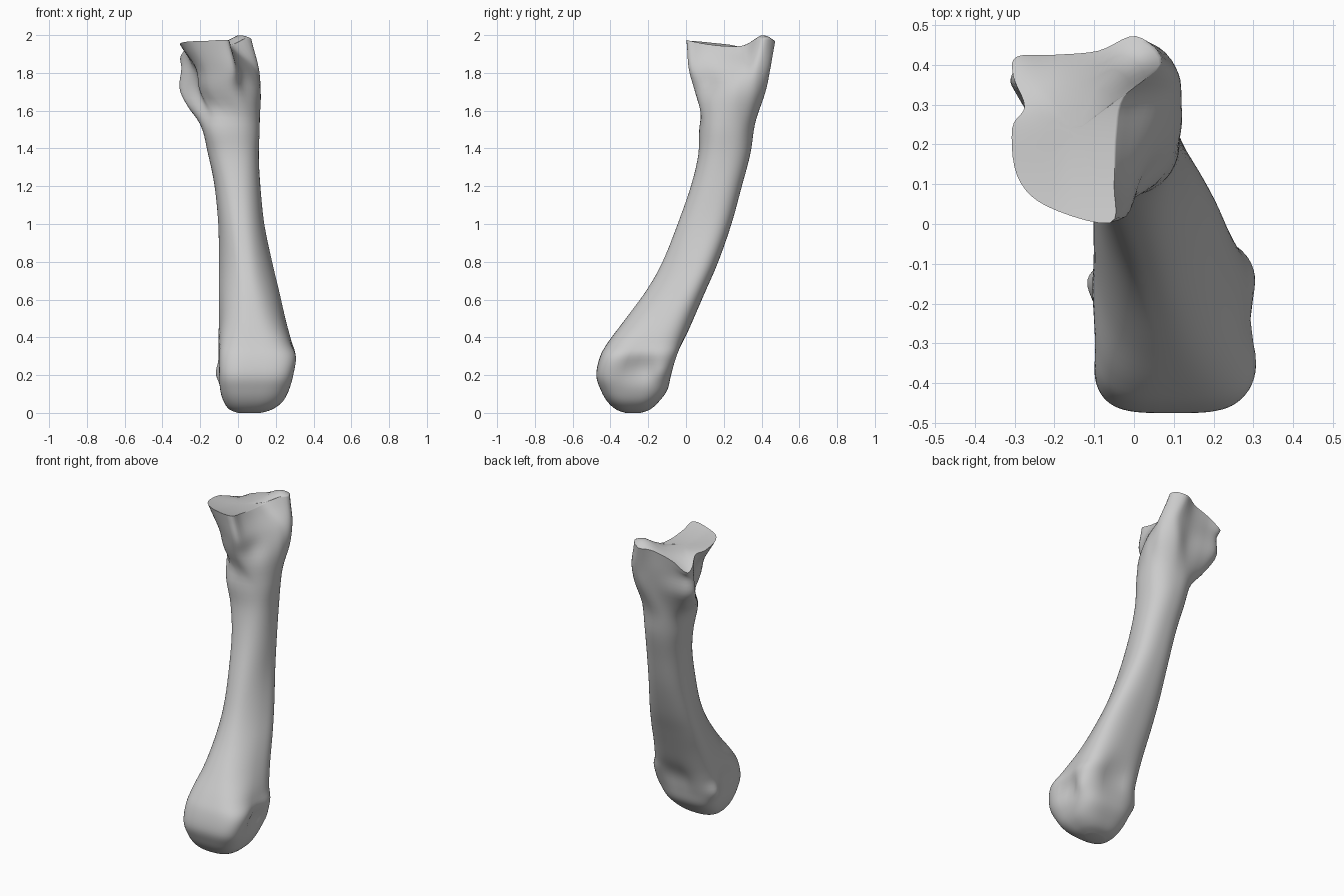
import bpy, bmesh
from math import cos, sin, pi, exp
from mathutils import Vector

N = 14      # control points round each section
SUB = 5     # smoothing steps between control points / sections


def spline(a, b, c, d, t):
    return 0.5 * (2*b + (c - a)*t + (2*a - 5*b + 4*c - d)*t*t + (3*b - a - 3*c + d)*t**3)


# Rounded-box section; k widens it towards the back
def section(z, x0, x1, y0, y1, e, k):
    pts = []
    for i in range(N * SUB):
        a = 2 * pi * i / (N * SUB)
        c, s = cos(a), sin(a)
        u = abs(c) ** (2 / e) * (1 if c > 0 else -1)
        v = abs(s) ** (2 / e) * (1 if s > 0 else -1)
        u *= (1 + k * v) / (1 + 0.2 * k)
        pts.append(Vector(((x0 + x1)/2 + u*(x1 - x0)/2, (y0 + y1)/2 + v*(y1 - y0)/2, z)))
    return pts


# Irregular section through a few outline points
def outline(pts, z):
    out = []
    for i in range(N):
        p = [Vector((*pts[(i + j) % N], z)) for j in (-1, 0, 1, 2)]
        out += [spline(*p, t / SUB) for t in range(SUB)]
    return out


# Height of the saddle-shaped joint facet
def facet_z(x, y):
    front = 0.035 * (max(0.27 - y, 0) / 0.27) ** 2
    peak = 0.06 * exp(-((x - 0.015)**2 / 0.008 + (y - 0.41)**2 / 0.005))
    left = 0.012 * max(0, (-0.18 - x) / 0.13)
    drop = 0.09 * exp(-((x + 0.33)**2 / 0.012 + (y - 0.43)**2 / 0.012))
    return 1.942 + front + peak + left - drop


# Rounded head and curved shaft: z, x0, x1, y0, y1, squareness, back widening
lower = [
    (0.002, 0.00, 0.12, -0.32, -0.24, 2.2, 0),
    (0.02, -0.045, 0.18, -0.37, -0.19, 2.6, 0),
    (0.06, -0.075, 0.235, -0.415, -0.145, 3, 0),
    (0.12, -0.095, 0.27, -0.45, -0.10, 3.4, 0),
    (0.20, -0.105, 0.297, -0.475, -0.075, 3.8, 0),
    (0.30, -0.108, 0.315, -0.455, -0.04, 3.6, 0),
    (0.38, -0.105, 0.285, -0.41, -0.01, 3.2, 0.05),
    (0.50, -0.10, 0.25, -0.32, 0.04, 2.7, 0.2),
    (0.65, -0.10, 0.215, -0.21, 0.105, 2.5, 0.3),
    (0.80, -0.10, 0.18, -0.125, 0.17, 2.4, 0.3),
    (1.00, -0.105, 0.14, -0.045, 0.24, 2.4, 0.2),
    (1.20, -0.125, 0.12, 0.025, 0.295, 2.3, 0.1),
    (1.37, -0.158, 0.11, 0.065, 0.34, 2.3, 0),
    (1.53, -0.20, 0.115, 0.073, 0.365, 2.3, 0),
]
# Flared base: neck, collar and joint rim
neck = [(.11, .22), (.12, .29), (.105, .37), (.03, .42), (-.07, .40), (-.17, .40), (-.265, .395),
        (-.305, .35), (-.265, .29), (-.205, .22), (-.195, .15), (-.14, .08), (-.03, .048), (.06, .11)]
collar = [(.06, .23), (.09, .31), (.11, .38), (.05, .445), (-.08, .42), (-.19, .41), (-.28, .40),
          (-.298, .35), (-.25, .29), (-.225, .22), (-.215, .13), (-.16, .06), (-.03, .015), (.01, .09)]
rim = [(-.045, .23), (-.025, .32), (.07, .405), (.005, .472), (-.09, .435), (-.2, .425), (-.295, .42),
       (-.303, .37), (-.275, .295), (-.306, .24), (-.293, .12), (-.22, .045), (-.06, .003), (-.05, .1)]

rings = [section(*s) for s in lower]
rings += [outline(neck, 1.70), outline(collar, 1.82)]
top = outline(rim, 0)
for p in top:
    p.z = facet_z(p.x, p.y)
mid = [p.lerp(q, 0.72) for p, q in zip(rings[-1], top)]
rings += [mid, top]

# Smooth the sections along the bone
fine = []
for i in range(len(rings) - 1):
    r = [rings[max(i - 1, 0)], rings[i], rings[i + 1], rings[min(i + 2, len(rings) - 1)]]
    for s in range(SUB):
        fine.append([spline(*p, s / SUB) for p in zip(*r)])
fine.append(top)

# Local dents and knobs: centre, radius, push
marks = [
    ((0.30, -0.24, 0.25), 0.08, (-0.04, 0, 0)),
    ((-0.10, -0.26, 0.25), 0.08, (0.025, 0, 0)),
    ((-0.09, -0.14, 0.21), 0.055, (-0.025, 0, 0)),
    ((0.27, -0.14, 0.22), 0.05, (0.012, 0, 0)),
    ((0.10, -0.06, 0.30), 0.09, (0, -0.025, 0)),
    ((-0.20, 0.34, 1.60), 0.07, (-0.02, 0, 0)),
    ((0.06, 0.10, 1.75), 0.07, (-0.02, 0.015, 0)),
]
for ring in fine:
    for p in ring:
        move = Vector()
        for c, r, push in marks:
            move += Vector(push) * exp(-((p - Vector(c)).length / r) ** 2)
        p += move

# Joint facet rings shrinking to its centre
centre = Vector((-0.15, 0.23, 0))
for k in (0.97, 0.9, 0.8, 0.65, 0.45, 0.25, 0.1):
    ring = [centre.lerp(p, k) for p in top]
    for p in ring:
        p.z = facet_z(p.x, p.y)
    fine.append(ring)

# Skin the sections into one bone
bm = bmesh.new()
vs = [[bm.verts.new(p) for p in ring] for ring in fine]
M = N * SUB
for a, b in zip(vs, vs[1:]):
    for i in range(M):
        j = (i + 1) % M
        bm.faces.new((a[i], a[j], b[j], b[i]))
bm.faces.new(vs[0][::-1])
bm.faces.new(vs[-1])
bmesh.ops.recalc_face_normals(bm, faces=bm.faces)
low = min(v.co.z for v in bm.verts)
for v in bm.verts:
    v.co.z -= low

mesh = bpy.data.meshes.new("hand_bone")
bm.to_mesh(mesh)
bm.free()
bone = bpy.data.objects.new("hand_bone", mesh)
bpy.context.collection.objects.link(bone)
bpy.context.view_layer.objects.active = bone
bone.select_set(True)
bpy.ops.object.shade_smooth_by_angle(angle=1.0)
